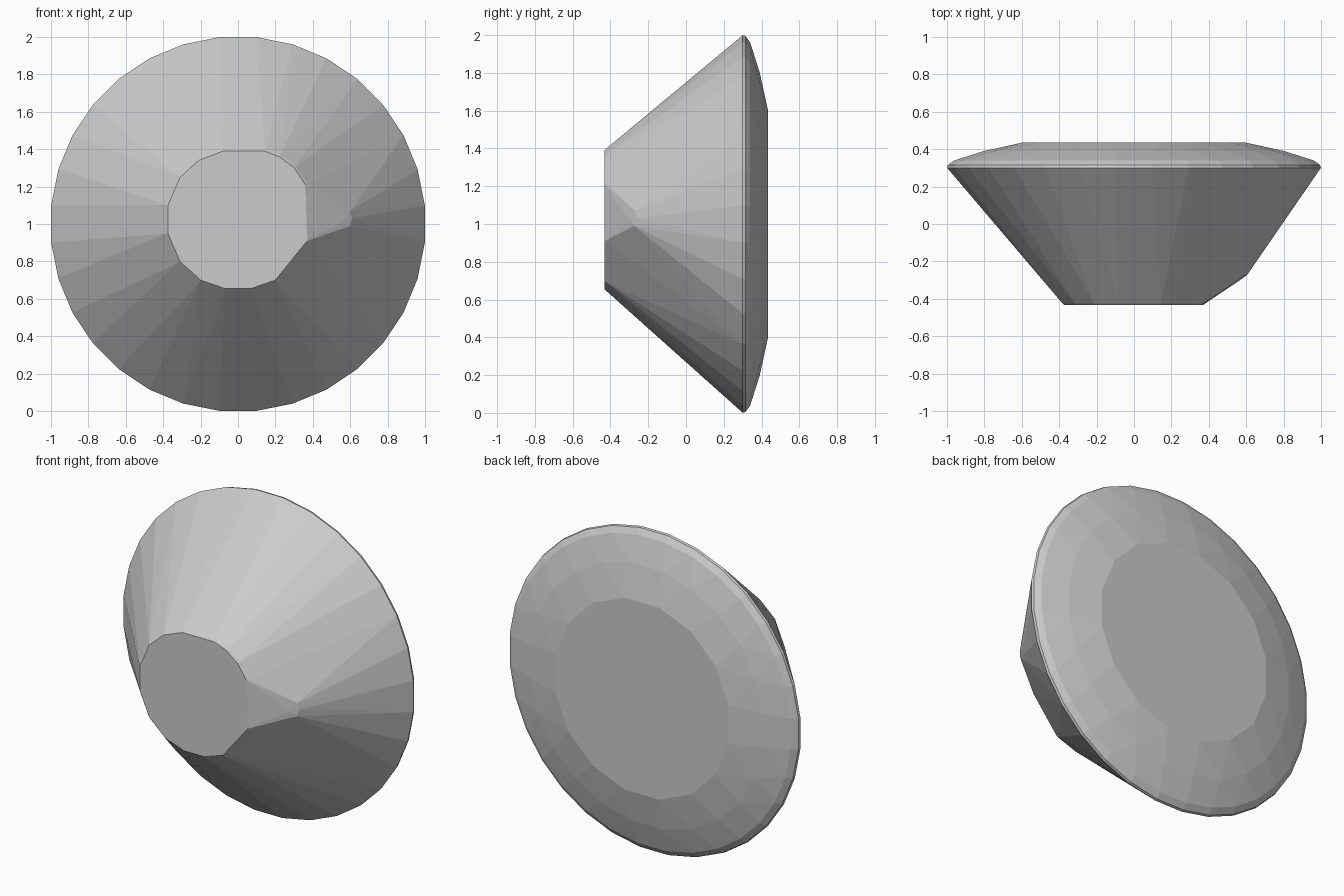
import bpy, bmesh
from math import cos, sin, pi

if "Cube" in bpy.data.objects:
    bpy.data.objects.remove(bpy.data.objects["Cube"])


def ring(bm, y, radius, sides):
    """Add a ring of points around the y axis, with flats at top and sides."""
    for i in range(sides):
        a = 2 * pi * (i + 0.5) / sides
        bm.verts.new((radius * cos(a), y, 1 + radius * sin(a)))


bm = bmesh.new()

# Rim and gently domed back
for y, radius, sides in ((0.30, 1.004, 32), (0.315, 1.0, 32), (0.34, 0.965, 32),
                         (0.39, 0.81, 24), (0.435, 0.61, 16)):
    ring(bm, y, radius, sides)

# Front disc outline (x, z), with a small bevel behind it
disc = ((-0.08, 1.39), (0.14, 1.39), (0.22, 1.36), (0.30, 1.30), (0.36, 1.21),
        (0.37, 0.91), (0.20, 0.70), (0.07, 0.655), (-0.07, 0.655), (-0.20, 0.70),
        (-0.31, 0.80), (-0.375, 0.95), (-0.375, 1.10), (-0.31, 1.25), (-0.21, 1.34))
for y, s in ((-0.432, 1.0), (-0.42, 1.03)):
    for x, z in disc:
        bm.verts.new((x * s, y, 1.02 + (z - 1.02) * s))

# Blunt corner on the right side of the cone
for x, y, z in ((0.57, -0.298, 1.02), (0.60, -0.275, 0.99),
                (0.61, -0.265, 1.03), (0.60, -0.27, 1.07)):
    bm.verts.new((x, y, z))

# Skin everything as one convex body
result = bmesh.ops.convex_hull(bm, input=bm.verts)
bmesh.ops.delete(bm, geom=[v for v in bm.verts if not v.link_faces], context='VERTS')
bmesh.ops.dissolve_limit(bm, angle_limit=0.01, verts=bm.verts, edges=bm.edges)
bmesh.ops.recalc_face_normals(bm, faces=bm.faces)

mesh = bpy.data.meshes.new("cone_body")
bm.to_mesh(mesh)
bm.free()
bpy.context.collection.objects.link(bpy.data.objects.new("cone_body", mesh))
